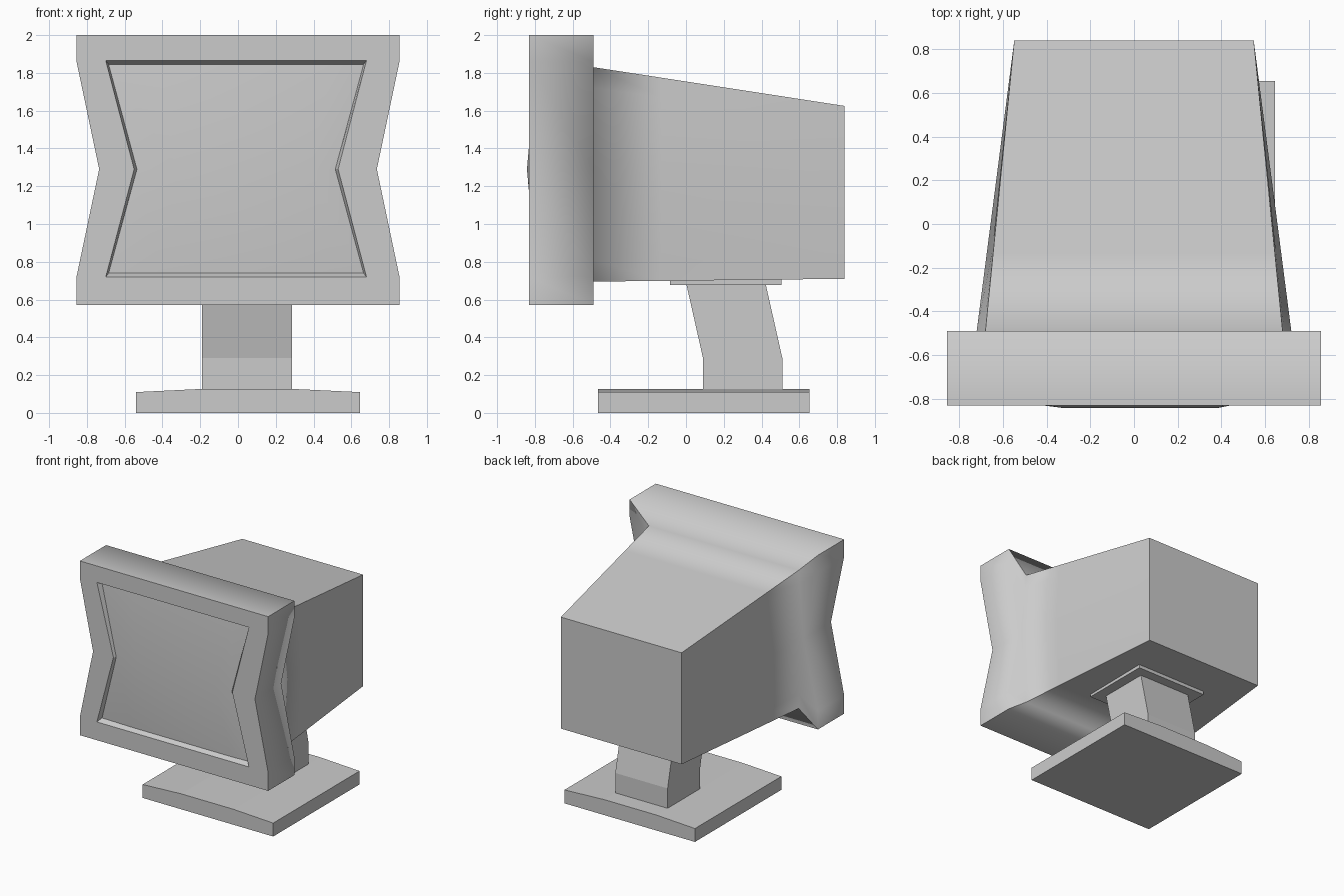
import bpy, bmesh

if "Cube" in bpy.data.objects:
    bpy.data.objects.remove(bpy.data.objects["Cube"])


def finish(name, bm, smooth=False):
    bmesh.ops.recalc_face_normals(bm, faces=bm.faces[:])
    for f in bm.faces:
        f.smooth = smooth
    mesh = bpy.data.meshes.new(name)
    bm.to_mesh(mesh)
    bm.free()
    ob = bpy.data.objects.new(name, mesh)
    bpy.context.collection.objects.link(ob)
    return ob


def loft(name, loops):
    """Solid through a list of equal-length vertex loops, capped at both ends."""
    bm = bmesh.new()
    rings = [[bm.verts.new(p) for p in loop] for loop in loops]
    n = len(rings[0])
    for a, b in zip(rings, rings[1:]):
        for i in range(n):
            j = (i + 1) % n
            bm.faces.new((a[i], a[j], b[j], b[i]))
    bm.faces.new(rings[0])
    bm.faces.new(rings[-1])
    return finish(name, bm)


def rect(x0, x1, y0, y1, z):
    return [(x0, y0, z), (x1, y0, z), (x1, y1, z), (x0, y1, z)]


def section(half, y):
    """Mirror a right-hand half profile (top to bottom) into a full loop."""
    return [(x, y, z) for x, z in half] + [(-x, y, z) for x, z in reversed(half)]


# Monitor casing: bezel, step and tapered housing as one smooth-shaded skin
bezel = [(.855, 2), (.855, 1.86), (.735, 1.29), (.855, .72), (.855, .57)]
neckin = [(.68, 1.83), (.688, 1.72), (.72, 1.29), (.688, .81), (.68, .695)]
rear = [(.548, 1.625), (.548, 1.54), (.548, 1.19), (.548, .80), (.548, .71)]
t = .27
mid = [(a[0] + (b[0] - a[0]) * t, a[1] + (b[1] - a[1]) * t) for a, b in zip(neckin, rear)]
sections = [(bezel, -.83), (bezel, -.49), (neckin, -.49), (mid, -.49 + 1.33 * t), (rear, .84)]

bm = bmesh.new()
rings = [[bm.verts.new(p) for p in section(h, y)] for h, y in sections]
sharp = []
for a, b in zip(rings, rings[1:]):
    for i in range(10):
        j = (i + 1) % 10
        bm.faces.new((a[i], a[j], b[j], b[i]))
    sharp += [(a[i], b[i]) for i in (0, 4, 5, 9)]
bm.faces.new(rings[-1])

# Bulged screen, set in a slanted recess
cols = (-1, -.6, .75, 1)
rows = [(1.845, .675, (-.785, -.793, -.793, -.785)),
        (1.29, .525, (-.815, -.842, -.842, -.815)),
        (.74, .675, (-.785, -.793, -.793, -.785))]
grid = [[bm.verts.new((-.01 + u * w, y, z)) for u, y in zip(cols, ys)] for z, w, ys in rows]
for a, b in zip(grid, grid[1:]):
    for i in range(3):
        bm.faces.new((a[i], a[i + 1], b[i + 1], b[i]))
lip = [bm.verts.new((x - .01, -.83, z)) for x, z in
       ((.69, 1.865), (.54, 1.29), (.69, .72), (-.69, .72), (-.54, 1.29), (-.69, 1.865))]
a, b, c, d, e, f = lip
g0, g1, g2 = grid
walls = [(a, b, g1[3], g0[3]), (b, c, g2[3], g1[3]), (c, d, *g2),
         (d, e, g1[0], g2[0]), (e, f, g0[0], g1[0]), (f, a, *reversed(g0))]
for w in walls:
    bm.faces.new(w)
    sharp += [(w[0], w[1])] + list(zip(w[2:], w[3:])) + [(w[0], w[-1])]

# Front frame around the screen
r = rings[0]
for face in ((r[0], r[1], r[2], b, a), (r[2], r[3], r[4], c, b), (r[4], r[5], d, c),
             (r[5], r[6], r[7], e, d), (r[7], r[8], r[9], f, e), (r[9], r[0], a, f)):
    bm.faces.new(face)
for ring in (rings[0], rings[-1]):
    sharp += [(ring[i], ring[(i + 1) % 10]) for i in range(10)]
for v, w in sharp:
    edge = bm.edges.get((v, w))
    if edge:
        edge.smooth = False
finish("monitor_casing", bm, smooth=True)

# Mounting plate under the housing
loft("mounting_plate", [rect(-.28, .37, -.085, .505, z) for z in (.678, .72)])

# Bent neck
loft("stand_neck", [rect(-.19, .285, .09, .51, .10), rect(-.19, .285, .09, .51, .29),
                    rect(-.19, .285, 0, .42, .69)])

# Base with a slightly crowned top
base = [(-.54, 0), (.645, 0), (.645, .11), (.285, .127), (-.19, .127), (-.54, .11)]
loft("stand_base", [[(x, y, z) for x, z in base] for y in (-.465, .655)])
